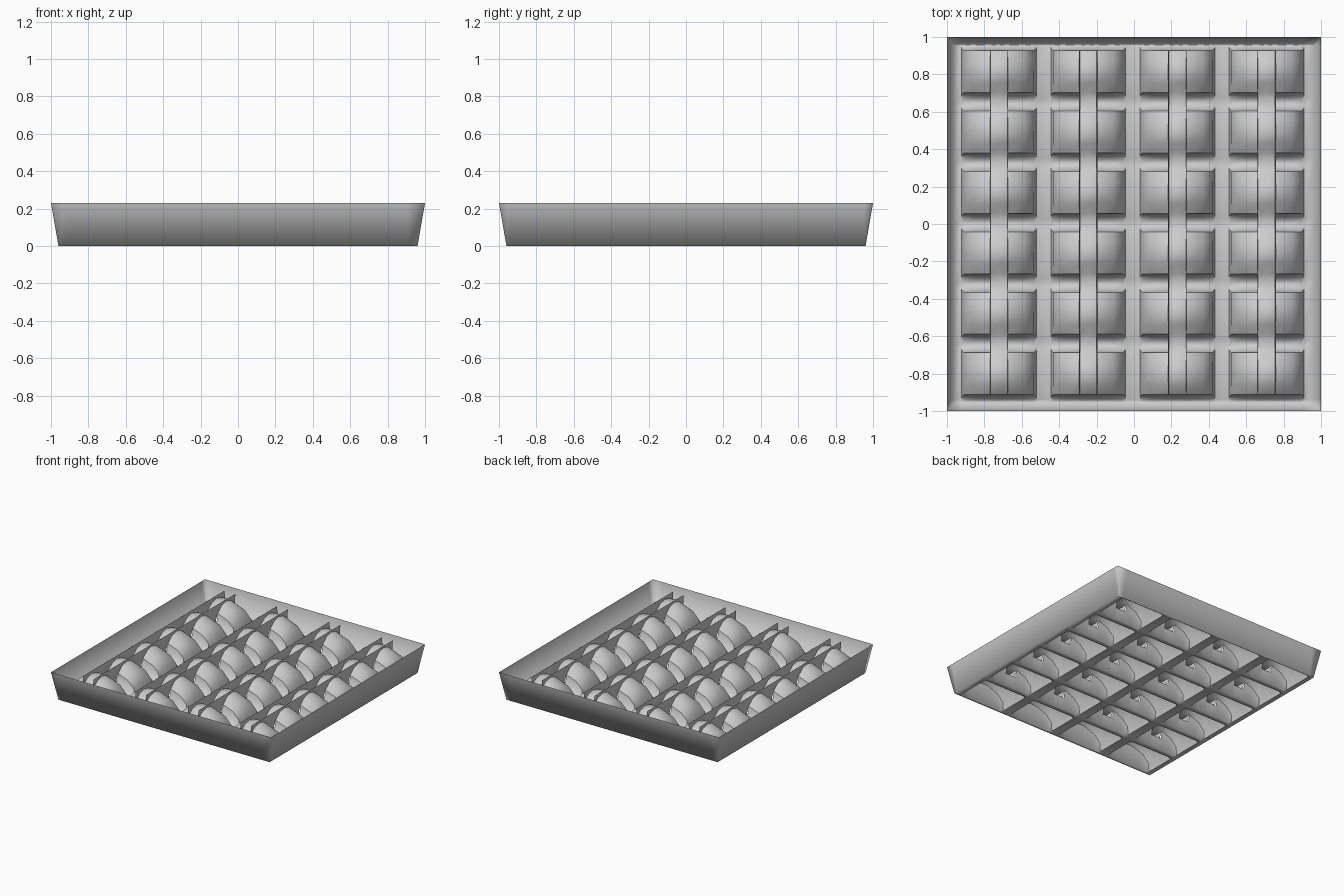
import bpy, bmesh, math

if "Cube" in bpy.data.objects:
    bpy.data.objects.remove(bpy.data.objects["Cube"])

XS = [-0.722 + 0.477 * i for i in range(4)]
YS = [-0.80 + 0.323 * j for j in range(6)]
HX, HY = 0.20, 0.140          # half size of a cup opening
RIB = 0.045                   # half width of the channel
LOW, HIGH = 0.09, 0.145       # underside and top of the channel bridging two cups
# half profile of a cup: x offset, height, half width at the crease
HALF = [(0.2, 0, 0.125), (0.187, 0.085, 0.112), (0.135, 0.16, 0.112), (RIB, 0.207, 0.112)]
STATIONS = [(-x, h, c) for x, h, c in HALF] + [(0, 0.212, 0.112)] + HALF[::-1]


def section(h, c):
    half = [(HY, 0), (c, 0.72 * h), (0.06, 0.93 * h)]
    return [(-y, z) for y, z in half] + [(0, h)] + half[::-1]


def finish(bm, name):
    bmesh.ops.remove_doubles(bm, verts=bm.verts, dist=0.0005)
    bmesh.ops.recalc_face_normals(bm, faces=bm.faces)
    for f in bm.faces:
        f.smooth = True
    # only the cup creases stay sharp, the base blends into the floor
    for e in bm.edges:
        high = max(v.co.z for v in e.verts) > 0.03 and max(abs(c) for v in e.verts for c in v.co[:2]) < 0.95
        if high and len(e.link_faces) == 2 and e.calc_face_angle(0) > math.radians(38):
            e.smooth = False
    me = bpy.data.meshes.new(name)
    bm.to_mesh(me)
    bm.free()
    bpy.context.collection.objects.link(bpy.data.objects.new(name, me))


def face(bm, pts):
    return bm.faces.new([bm.verts.new(p) for p in pts])


# tray floor with cup openings, and the flared skirt around it
bm = bmesh.new()
offs = [s[0] for s in STATIONS]
xc = [-0.96] + [c + o for c in XS for o in offs] + [0.96]
yc = [-0.96] + [c + s for c in YS for s in (-HY, HY)] + [0.96]
for i in range(len(xc) - 1):
    for j in range(len(yc) - 1):
        if i % len(offs) and j % 2:
            continue
        a, b, c, d = xc[i], xc[i + 1], yc[j], yc[j + 1]
        face(bm, [(a, c, 0), (b, c, 0), (b, d, 0), (a, d, 0)])


def skirt(cuts, place):
    ends = [-1] + list(cuts[1:-1]) + [1]
    for k in range(len(cuts) - 1):
        face(bm, [place(cuts[k], 0.96, 0), place(cuts[k + 1], 0.96, 0),
                  place(ends[k + 1], 1, 0.23), place(ends[k], 1, 0.23)])


for s in (-1, 1):
    skirt(xc, lambda t, r, z: (t, s * r, z))
    skirt(yc, lambda t, r, z: (s * r, t, z))

# hollow arched cups, with an opening in the wall where a channel enters
for cx in XS:
    for j, cy in enumerate(YS):
        for (x0, h0, c0), (x1, h1, c1) in zip(STATIONS, STATIONS[1:]):
            s0, s1 = section(h0, c0), section(h1, c1)
            mid = max(abs(x0), abs(x1)) <= RIB
            for k in range(len(s0) - 1):
                p, q, r, t = s0[k], s1[k], s1[k + 1], s0[k + 1]
                if mid and ((k == 0 and j > 0) or (k == len(s0) - 2 and j < 5)):
                    sg = 1 if k else -1
                    ylow = sg * (HY - (HY - 0.112) * LOW / 0.149)
                    a, b, f, g = (p, q, r, t) if k else (t, r, q, p)
                    mid_y = sg * 0.1615
                    quads = [[(x0, *a), (x1, *b), (x1, mid_y, HIGH), (x0, mid_y, HIGH)],
                             [(x0, ylow, LOW), (x1, ylow, LOW), (x1, mid_y, LOW), (x0, mid_y, LOW)],
                             [(x0, *g), (x1, *f), (x1, ylow, LOW), (x0, ylow, LOW)]]
                else:
                    quads = [[(x0, *p), (x1, *q), (x1, *r), (x0, *t)]]
                for quad in quads:
                    face(bm, [(cx + x, cy + y, z) for x, y, z in quad])
finish(bm, "ice_tray_body")

# slightly splayed ribs along both sides of each channel
bm = bmesh.new()
for cx in XS:
    for s in (-1, 1):
        low = []
        for cy in YS:
            pts = section(0.207, 0.112)
            low += [(cy + y, max(z, LOW)) for y, z in pts]
        low = low[1:-1]
        x, xt = cx + s * RIB, cx + s * (RIB + 0.004)
        for (ya, za), (yb, zb) in zip(low, low[1:]):
            face(bm, [(x, ya, za), (x, yb, zb), (xt, yb, 0.226), (xt, ya, 0.226)])
finish(bm, "channel_ribs")
